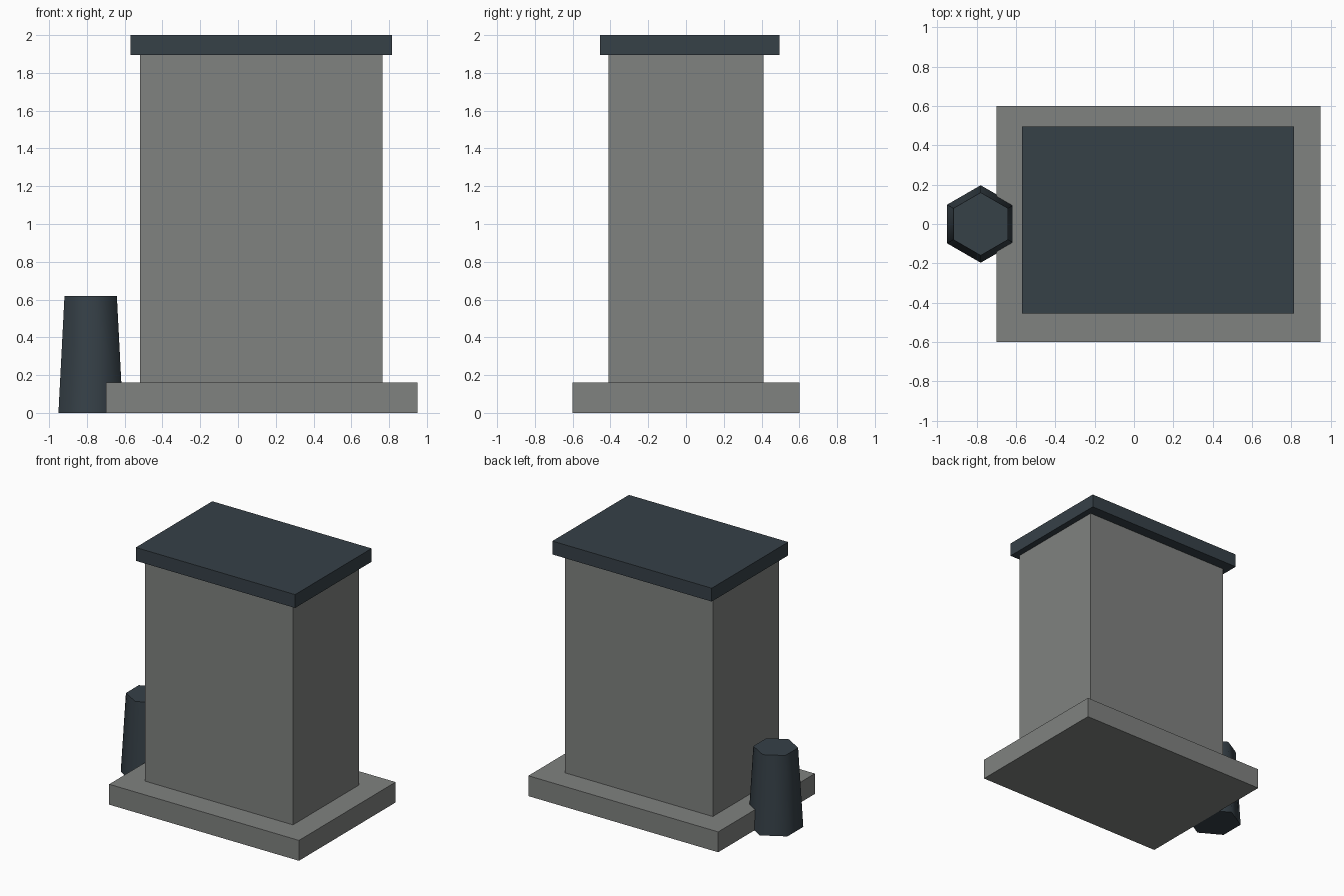
import bpy, math

if "Cube" in bpy.data.objects:
    bpy.data.objects.remove(bpy.data.objects["Cube"])


def material(name, rgb):
    m = bpy.data.materials.new(name)
    m.diffuse_color = (*rgb, 1)
    m.use_nodes = True
    m.node_tree.nodes["Principled BSDF"].inputs["Base Color"].default_value = m.diffuse_color
    return m


stone = material("grey stone", (0.215, 0.223, 0.215))
slate = material("dark slate", (0.037, 0.052, 0.064))


def box(name, lo, hi, mat):
    centre = [(a + b) / 2 for a, b in zip(lo, hi)]
    bpy.ops.mesh.primitive_cube_add(size=1, location=centre)
    o = bpy.context.object
    o.name = name
    o.scale = [b - a for a, b in zip(lo, hi)]
    bpy.ops.object.transform_apply(location=False, rotation=False, scale=True)
    o.data.materials.append(mat)
    return o


# Stepped block: plinth, tall body, overhanging cap set slightly back
box("plinth", (-0.70, -0.60, 0.0), (0.95, 0.60, 0.16), stone)
box("body", (-0.52, -0.41, 0.16), (0.765, 0.41, 1.895), stone)
box("cap", (-0.57, -0.455, 1.895), (0.815, 0.495, 2.0), slate)

# Tapered six-sided post at the left edge, corners pointing along y
bpy.ops.mesh.primitive_cone_add(vertices=6, radius1=0.197, radius2=0.16, depth=0.62,
                                location=(-0.78, 0, 0.31))
post = bpy.context.object
post.name = "side_post"
post.data.materials.append(slate)
bpy.ops.object.shade_smooth_by_angle(angle=math.radians(65))
